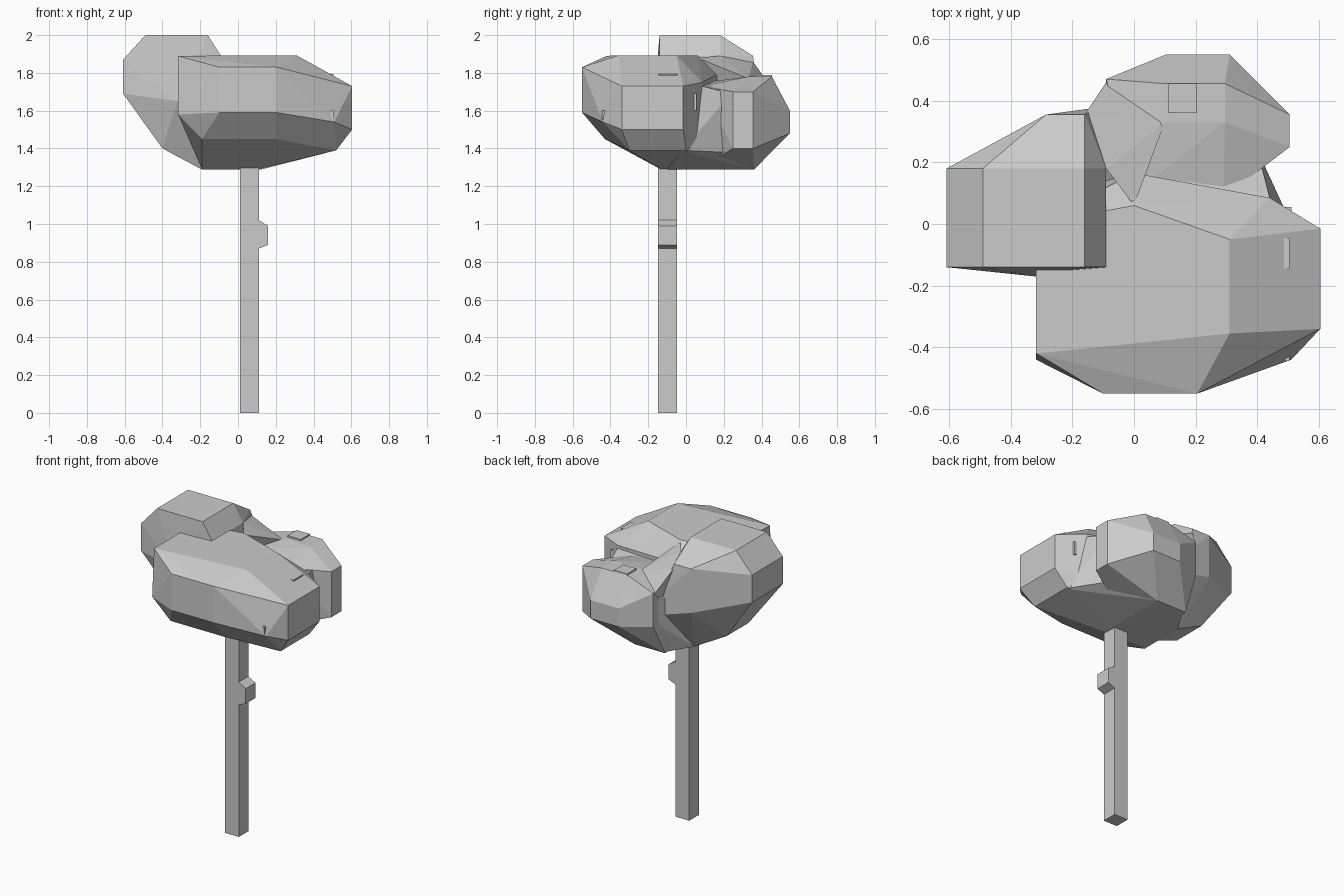
import bpy, bmesh

def finish(name, bm):
    bmesh.ops.recalc_face_normals(bm, faces=bm.faces)
    me = bpy.data.meshes.new(name)
    bm.to_mesh(me)
    bm.free()
    bpy.context.collection.objects.link(bpy.data.objects.new(name, me))

def hull(name, pts):
    """Faceted convex clump through a few corner points."""
    bm = bmesh.new()
    vs = [bm.verts.new(p) for p in pts]
    r = bmesh.ops.convex_hull(bm, input=vs)
    junk = {g for g in r["geom_interior"] + r["geom_unused"] if isinstance(g, bmesh.types.BMVert)}
    bmesh.ops.delete(bm, geom=list(junk), context='VERTS')
    bmesh.ops.dissolve_limit(bm, angle_limit=0.03, verts=bm.verts, edges=bm.edges)
    finish(name, bm)

def span(xs, ys, *zs):
    """Corner points of an x/y/z grid."""
    return [(x, y, z) for x in xs for y in ys for z in zs]

def prism(name, profile, y0, y1):
    bm = bmesh.new()
    f = bm.faces.new([bm.verts.new((x, y0, z)) for x, z in profile])
    g = bmesh.ops.extrude_face_region(bm, geom=[f])["geom"]
    bmesh.ops.translate(bm, vec=(0, y1 - y0, 0), verts=[v for v in g if isinstance(v, bmesh.types.BMVert)])
    finish(name, bm)

# Trunk with a cut branch stub on its right side
prism("trunk", [(.01, 0), (.11, 0), (.11, .87), (.16, .89), (.16, .99), (.11, 1.02),
                (.11, 1.3), (.01, 1.3)], -.148, -.048)

# Large front clump
hull("front_foliage",
     span((0, .31), (-.355,), 1.893) + [(.31, -.05, 1.893), (0, .06, 1.893)]
     + span((-.317,), (-.42, .0), 1.89) + span((-.317,), (-.44, .0), 1.58)
     + span((-.10, .205), (-.55,), 1.83, 1.59)
     + span((.604,), (-.34, -.015), 1.73, 1.50)
     + [(.51, -.44, 1.54), (.44, .085, 1.75), (.44, .085, 1.45), (.29, .085, 1.79), (0, .165, 1.79)]
     + span((-.19, .2), (-.43,), 1.45)
     + span((.52,), (-.30, -.0), 1.39)
     + span((-.19, .10), (-.13, .12), 1.288))

# Tall left clump
hull("left_foliage",
     span((-.49, -.16), (-.14, .18), 2.0)
     + span((-.608,), (-.14, .18), 1.87, 1.69)
     + span((-.09,), (-.14, .18), 1.89)
     + span((-.285, -.16), (.355,), 1.89, 1.6)
     + [(-.32, -.17, 1.65), (-.10, .38, 1.7), (-.10, .38, 1.55)]
     + span((-.40,), (-.08, .15), 1.40)
     + span((-.19,), (0, .18), 1.288))

# Back right clump
hull("back_foliage",
     span((.10, .295), (.33, .455), 1.78)
     + span((.105, .31), (.55,), 1.60, 1.48)
     + span((.505,), (.25, .355), 1.70, 1.40)
     + [(-.09, .47, 1.72), (-.09, .47, 1.5), (0, .10, 1.75), (.29, .085, 1.73),
        (.40, .24, 1.72)]
     + span((.40,), (.2, .35), 1.38)
     + span((-.1, .12), (.05, .36), 1.288))

# Inner foliage closing the underside and the valley between the clumps
hull("inner_foliage",
     span((-.19, .12), (-.1, .18), 1.288) + span((-.08, .12), (.36,), 1.288)
     + [(.52, -.02, 1.39), (.43, .15, 1.41), (.40, .2, 1.38), (.44, .085, 1.73),
        (.40, .24, 1.69), (.29, .085, 1.74), (0, .165, 1.76), (-.12, .36, 1.66),
        (-.09, .43, 1.66), (-.09, .43, 1.5)])
hull("valley_foliage",
     [(-.16, .355, 1.86), (-.09, .18, 1.89), (0, .06, 1.88), (0, .165, 1.78),
      (-.09, .46, 1.71), (.10, .33, 1.77), (-.1, .2, 1.5)])

# Small leaf chips barely standing out of the clumps: low corner, high corner
chips = [((.11, .36, 1.76), (.205, .455, 1.79)), ((.485, -.145, 1.77), (.505, -.045, 1.795)),
         ((.49, .03, 1.60), (.51, .055, 1.69)),
         ((.49, -.445, 1.55), (.505, -.43, 1.60))]
for i, (a, b) in enumerate(chips):
    hull(f"leaf_chip_{i + 1}", span((a[0], b[0]), (a[1], b[1]), a[2], b[2]))
